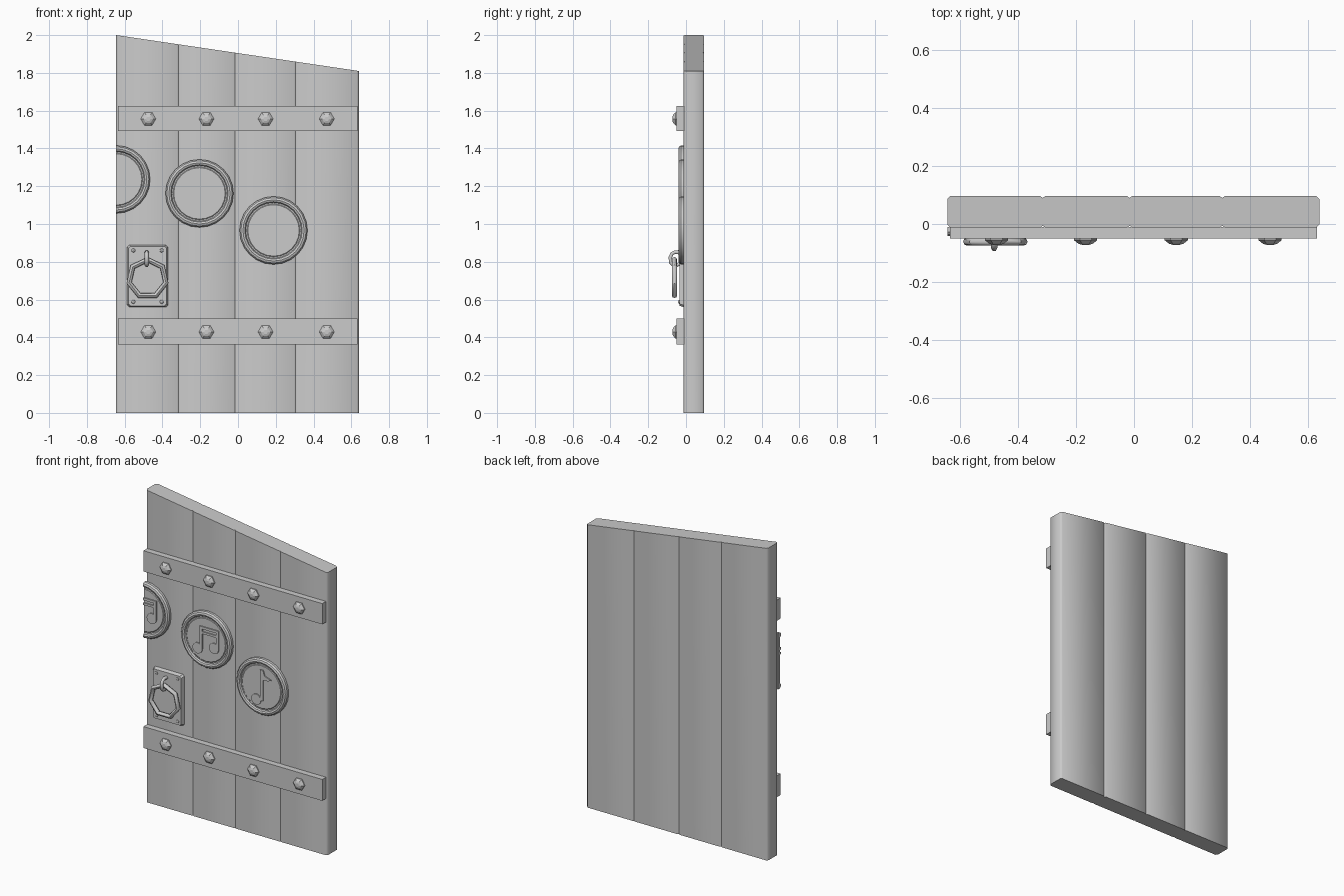
import bpy, bmesh
from math import cos, sin, pi
from mathutils import Vector

if "Cube" in bpy.data.objects:
    bpy.data.objects.remove(bpy.data.objects["Cube"])

LEFT, RIGHT, FRONT, BACK = -0.645, 0.64, -0.012, 0.096


def finish(bm, name, cut=False, smooth=None):
    bmesh.ops.remove_doubles(bm, verts=bm.verts, dist=1e-5)
    if cut:  # trim at the left door edge and cap
        bmesh.ops.bisect_plane(bm, geom=bm.verts[:] + bm.edges[:] + bm.faces[:],
                               plane_co=(LEFT, 0, 0), plane_no=(-1, 0, 0), clear_outer=True)
        edges = [e for e in bm.edges if e.is_boundary]
        if edges:
            bmesh.ops.holes_fill(bm, edges=edges)
    bmesh.ops.recalc_face_normals(bm, faces=bm.faces)
    me = bpy.data.meshes.new(name)
    bm.to_mesh(me)
    bm.free()
    ob = bpy.data.objects.new(name, me)
    bpy.context.collection.objects.link(ob)
    if smooth:
        bpy.ops.object.select_all(action='DESELECT')
        ob.select_set(True)
        bpy.context.view_layer.objects.active = ob
        bpy.ops.object.shade_smooth_by_angle(angle=smooth)
    return ob


def lathe(bm, cx, cz, profile, n, start=0.0):
    """Spin (radius, y) points around the y axis."""
    rings = [[bm.verts.new((cx + r * cos(start + 2 * pi * i / n), y,
                            cz + r * sin(start + 2 * pi * i / n))) for i in range(n)]
             for r, y in profile if r > 0]
    for a, b in zip(rings, rings[1:]):
        for i in range(n):
            j = (i + 1) % n
            bm.faces.new((a[i], a[j], b[j], b[i]))
    if profile[-1][0] == 0:  # closed solid: cap both ends
        tip = bm.verts.new((cx, profile[-1][1], cz))
        for i in range(n):
            bm.faces.new((rings[-1][i], rings[-1][(i + 1) % n], tip))
        bm.faces.new(rings[0])


def prism(bm, pts, y0, y1):
    """Extrude an x-z outline between two y values."""
    a = [bm.verts.new((x, y0, z)) for x, z in pts]
    b = [bm.verts.new((x, y1, z)) for x, z in pts]
    bm.faces.new(a)
    bm.faces.new(b[::-1])
    for i in range(len(a)):
        j = (i + 1) % len(a)
        bm.faces.new((a[i], b[i], b[j], a[j]))


def rect(x0, x1, z0, z1):
    return [(x0, z0), (x1, z0), (x1, z1), (x0, z1)]


# Door panel: four planks joined by shallow grooves, slanted top
c = 0.01
front_edge = [(LEFT, FRONT + c), (LEFT + c, FRONT)]
for g in (-0.315, -0.015, 0.305):
    front_edge += [(g - 0.008, FRONT), (g, FRONT + 0.006), (g + 0.008, FRONT)]
front_edge += [(RIGHT - c, FRONT), (RIGHT, FRONT + c)]
outline = front_edge + [(x, FRONT + BACK - y) for x, y in reversed(front_edge)]
bm = bmesh.new()
low = [bm.verts.new((x, y, 0)) for x, y in outline]
top = [bm.verts.new((x, y, 2 - 0.19 * (x - LEFT) / (RIGHT - LEFT))) for x, y in outline]
bm.faces.new(low)
bm.faces.new(top)
for i in range(len(low)):
    j = (i + 1) % len(low)
    bm.faces.new((low[i], low[j], top[j], top[i]))
finish(bm, "door_planks", smooth=0.8)

# Straps with hexagonal domed bolts
for name, z0, z1 in (("upper", 1.493, 1.626), ("lower", 0.363, 0.50)):
    bm = bmesh.new()
    prism(bm, rect(-0.635, 0.632, z0, z1), -0.05, FRONT + 0.002)
    finish(bm, name + "_strap")
    bm = bmesh.new()
    for x in (-0.475, -0.167, 0.146, 0.47):
        lathe(bm, x, (z0 + z1) / 2 - 0.003,
              [(0.04, -0.049), (0.04, -0.056), (0.025, -0.068), (0.012, -0.072), (0, -0.072)], 6)
    finish(bm, name + "_bolts")


# Medallions with raised notes
def note_head(bm, x, z, y):
    lathe(bm, x, z, [(0.034, -0.028), (0.034, y), (0, y)], 16)


def medallion(name, cx, cz, single=False, cut=False):
    bm = bmesh.new()
    lathe(bm, cx, cz, [(0.18, FRONT + 0.001), (0.18, -0.027), (0.173, -0.037), (0.162, -0.041),
                       (0.152, -0.037), (0.147, -0.028), (0.14, -0.028), (0.136, -0.031),
                       (0, -0.031)], 24)
    finish(bm, name + "_disc", cut, 0.5)
    y = -0.038
    parts = []
    if single:
        heads = [(-0.034, -0.085)]
        parts.append(rect(-0.004, 0.016, -0.085, 0.112))
        parts.append([(0.016, 0.108), (0.026, 0.078), (0.075, 0.062), (0.05, 0.052), (0.016, 0.048)])
    else:
        heads = [(-0.058, -0.064), (0.058, -0.037)]
        parts += [rect(-0.043, -0.024, -0.064, 0.07), rect(0.073, 0.092, -0.037, 0.07),
                  rect(-0.043, 0.092, 0.066, 0.082), rect(-0.024, 0.073, 0.036, 0.05)]
    for i, p in enumerate(parts):
        bm = bmesh.new()
        prism(bm, [(cx + u, cz + v) for u, v in p], y, -0.028)
        if min(cx + u for u, v in p) > LEFT or not cut or max(cx + u for u, v in p) > LEFT:
            finish(bm, f"{name}_note_bar_{i}", cut)
        else:
            bm.free()
    for i, (u, v) in enumerate(heads):
        if cut and cx + u < LEFT:
            continue
        bm = bmesh.new()
        note_head(bm, cx + u, cz + v, y)
        finish(bm, f"{name}_note_head_{i}", cut)


medallion("left_medallion", -0.645, 1.236, cut=True)
medallion("middle_medallion", -0.204, 1.162)
medallion("right_medallion", 0.188, 0.966, single=True)

# Handle plate with bevelled face
HX, HZ = -0.479, 0.724
bm = bmesh.new()
bmesh.ops.create_cube(bm, size=1)
for v in bm.verts:
    k = 0.93 if v.co.y < 0 else 1.0
    v.co = Vector((HX + v.co.x * 0.216 * k, -0.035 if v.co.y < 0 else FRONT + 0.001,
                   HZ + v.co.z * 0.329 * (0.955 if k < 1 else 1)))
edges = [e for e in bm.edges if abs(e.verts[0].co.y - e.verts[1].co.y) > 0.01]
bmesh.ops.bevel(bm, geom=edges, offset=0.01, segments=1, affect='EDGES')
finish(bm, "handle_plate")

# Plate rivets
bm = bmesh.new()
for sx in (-1, 1):
    for sz in (-1, 1):
        lathe(bm, HX + sx * 0.075, HZ + sz * 0.136,
              [(0.011, -0.034), (0.009, -0.039), (0, -0.042)], 8)
finish(bm, "plate_rivets")

# Seven-sided pull ring
bm = bmesh.new()
prof = [(0.1 + 0.014 * cos(pi * i / 4), -0.061 + 0.014 * sin(pi * i / 4)) for i in range(9)]
lathe(bm, HX, 0.711, prof, 7, pi / 2)
finish(bm, "pull_ring", smooth=0.8)

# Staple holding the ring
cu = bpy.data.curves.new("ring_staple", 'CURVE')
cu.dimensions = '3D'
cu.bevel_depth = 0.011
cu.bevel_resolution = 1
cu.use_fill_caps = True
sp = cu.splines.new('POLY')
path = [(-0.03, 0.848), (-0.058, 0.851), (-0.075, 0.843), (-0.083, 0.823),
        (-0.081, 0.797), (-0.068, 0.782), (-0.05, 0.782), (-0.03, 0.79)]
sp.points.add(len(path) - 1)
for p, (y, z) in zip(sp.points, path):
    p.co = (HX - 0.004, y, z, 1)
bpy.context.collection.objects.link(bpy.data.objects.new("ring_staple", cu))
